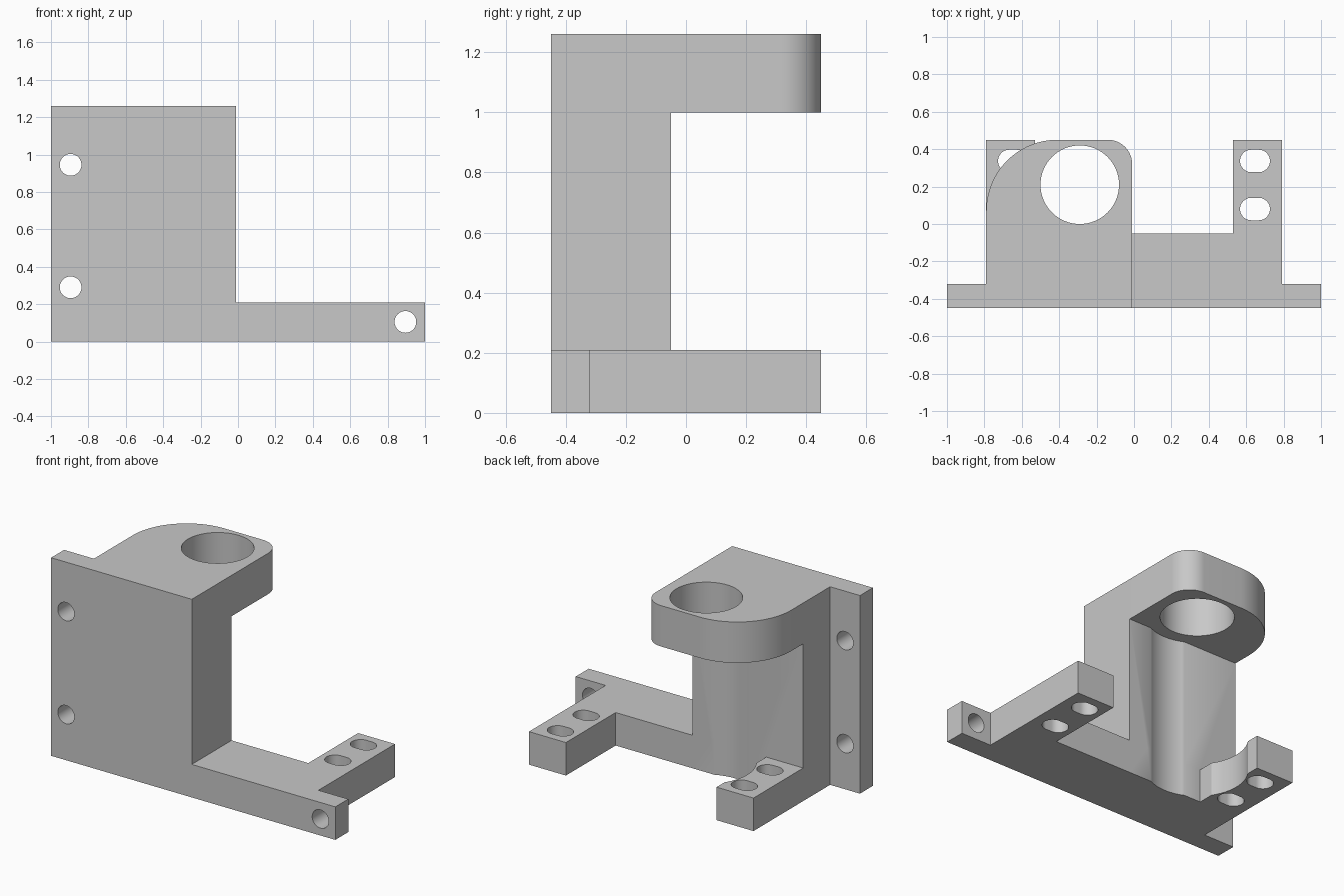
import bpy
import bmesh
from math import sin, cos, pi, radians
from mathutils import Matrix

cube = bpy.data.objects.get("Cube")
if cube:
    bpy.data.objects.remove(cube, do_unlink=True)

grey = bpy.data.materials.new("plain grey")
grey.use_nodes = True
grey.diffuse_color = (0.58, 0.58, 0.58, 1)
grey.node_tree.nodes["Principled BSDF"].inputs["Base Color"].default_value = grey.diffuse_color

WIDTH, FRONT, BACK, WALL = 0.79, -0.45, 0.45, -0.05   # main half width and depths
TAB, BASE, HEAD, TOP = -0.32, 0.21, 1.0, 1.26         # tab depth and heights
INNER, EDGE = 0.53, -0.01                             # foot inner side, upright side
BORE = (-0.29, 0.21)


def arc(cx, cy, r, start, end, steps=24):
    """Points along an arc, angles in degrees."""
    angles = [radians(start + (end - start) * i / steps) for i in range(steps + 1)]
    return [(cx + r * cos(a), cy + r * sin(a)) for a in angles]


def circle(cx, cy, r, steps=64):
    return arc(cx, cy, r, 0, 360, steps)[:-1]


def slot(cx, cy, half, r):
    return arc(cx + half, cy, r, -90, 90) + arc(cx - half, cy, r, 90, 270)


def prism(name, outline, low, high, along_y=False):
    """Extrude a closed outline upward, or along y when it is drawn in x and z."""
    bm = bmesh.new()
    face = bm.faces.new([bm.verts.new((x, y, low)) for x, y in outline])
    grown = bmesh.ops.extrude_face_region(bm, geom=[face])
    moved = [v for v in grown["geom"] if isinstance(v, bmesh.types.BMVert)]
    bmesh.ops.translate(bm, verts=moved, vec=(0, 0, high - low))
    if along_y:
        bm.transform(Matrix.Rotation(pi / 2, 4, "X"))
    bmesh.ops.recalc_face_normals(bm, faces=bm.faces)
    mesh = bpy.data.meshes.new(name)
    bm.to_mesh(mesh)
    bm.free()
    mesh.materials.append(grey)
    obj = bpy.data.objects.new(name, mesh)
    bpy.context.collection.objects.link(obj)
    return obj


def combine(body, tool, operation):
    """Join a part to the body or cut it out, then discard the tool."""
    tool.hide_render = True
    bpy.context.view_layer.objects.active = body
    mod = body.modifiers.new(tool.name, "BOOLEAN")
    mod.operation, mod.object, mod.solver = operation, tool, "EXACT"
    bpy.ops.object.modifier_apply(modifier=mod.name)
    bpy.data.objects.remove(tool, do_unlink=True)


# Base with two feet and two side tabs
half = [(1, FRONT), (1, TAB), (WIDTH, TAB), (WIDTH, BACK), (INNER, BACK), (INNER, WALL)]
body = prism("mounting_bracket", half + [(-x, y) for x, y in reversed(half)], 0, BASE)

# Upright column with its side flange
upright = [(-1, FRONT), (EDGE, FRONT), (EDGE, WALL), (-WIDTH, WALL), (-WIDTH, TAB), (-1, TAB)]
combine(body, prism("upright", upright, 0, TOP), "UNION")

# Shallow round relief below the bore
combine(body, prism("relief", circle(*BORE, 0.288, 96), -0.1, HEAD), "DIFFERENCE")

# Overhanging head with rounded corners
head = [(-WIDTH, FRONT), (EDGE, FRONT)]
head += arc(EDGE - 0.13, BACK - 0.13, 0.13, 0, 90)
head += arc(-WIDTH + 0.38, BACK - 0.38, 0.38, 90, 180, 32)
combine(body, prism("head", head, HEAD, TOP), "UNION")

# Bore through the head
combine(body, prism("bore", circle(*BORE, 0.21), HEAD - 0.1, TOP + 0.1), "DIFFERENCE")

# Screw holes through the flange and the tab
for x, z in [(-0.895, 0.945), (-0.895, 0.29), (0.895, 0.105)]:
    combine(body, prism("screw_hole", circle(x, z, 0.058, 48), 0.2, 0.6, True), "DIFFERENCE")

# Slots through the feet
for x in (-0.647, 0.647):
    for y in (0.08, 0.337):
        combine(body, prism("foot_slot", slot(x, y, 0.02, 0.06), -0.1, BASE + 0.1), "DIFFERENCE")

bpy.ops.object.select_all(action="DESELECT")
body.select_set(True)
bpy.context.view_layer.objects.active = body
bpy.ops.object.shade_smooth_by_angle(angle=radians(30))
